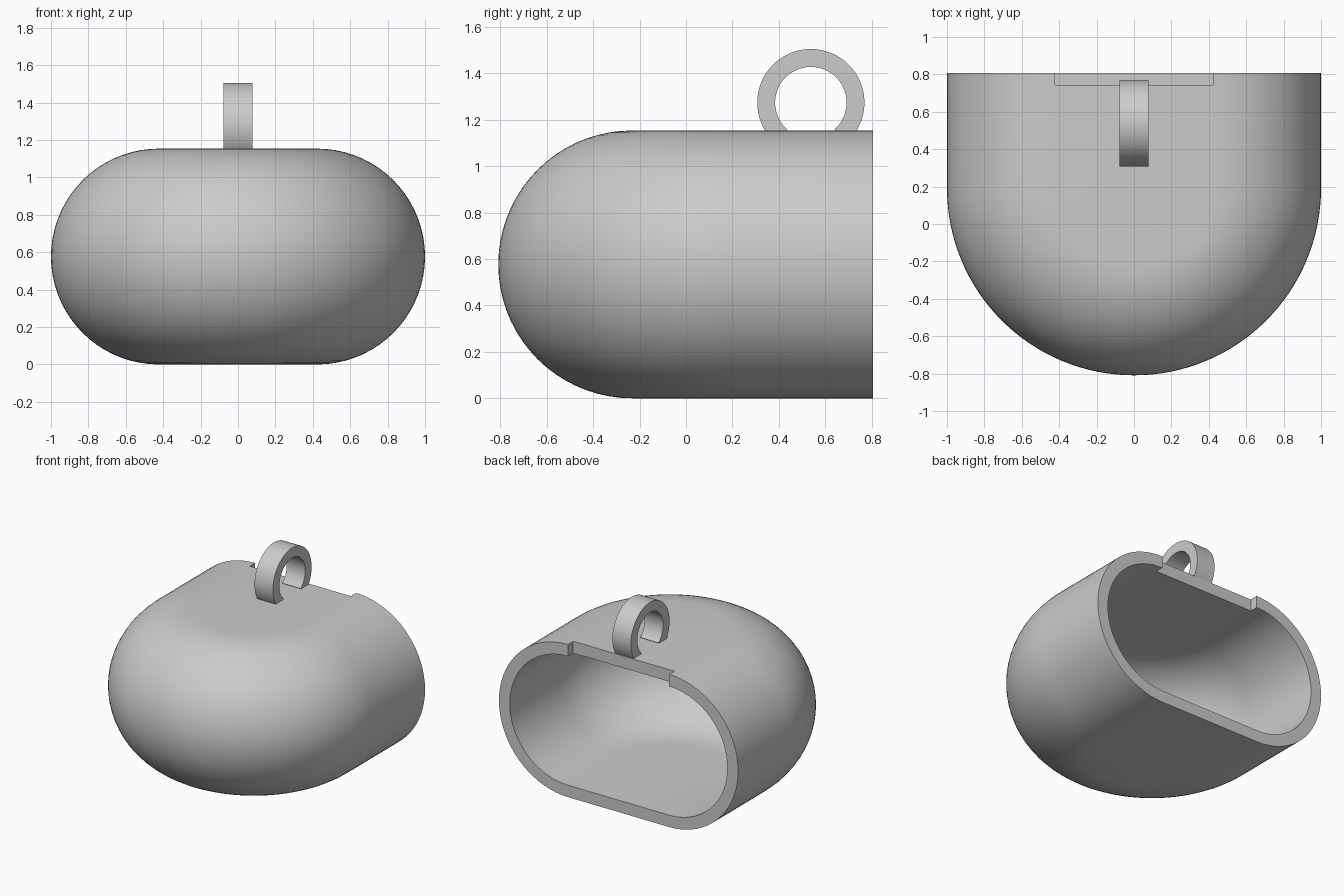
import bpy, bmesh
from math import sin, cos, pi

if "Cube" in bpy.data.objects:
    bpy.data.objects.remove(bpy.data.objects["Cube"])

RADIUS = 0.577      # rounding of the outer side
WALL = 0.09
FLAT = 0.423        # half width of the flat top and bottom
BACK = 0.806        # open rim
NOTCH = 0.743       # front edge of the notch
CENTRE = BACK - 0.615
ARC, RISE = 64, 36

grey = bpy.data.materials.new("grey")
grey.use_nodes = True
colour = (0.6, 0.6, 0.6, 1)
grey.diffuse_color = colour
grey.node_tree.nodes["Principled BSDF"].inputs["Base Color"].default_value = colour


def finish(bm, name):
    bmesh.ops.recalc_face_normals(bm, faces=bm.faces)
    mesh = bpy.data.meshes.new(name)
    bm.to_mesh(mesh)
    bm.free()
    mesh.materials.append(grey)
    obj = bpy.data.objects.new(name, mesh)
    bpy.context.collection.objects.link(obj)
    bpy.ops.object.select_all(action='DESELECT')
    obj.select_set(True)
    bpy.context.view_layer.objects.active = obj
    bpy.ops.object.shade_smooth_by_angle(angle=0.5)
    return obj


def u_path(r):
    """Plan outline: straight sides joined by a half circle at the front."""
    arc = [(r * cos(pi * i / ARC), CENTRE - r * sin(pi * i / ARC)) for i in range(ARC + 1)]
    return [(r, BACK), (r, NOTCH)] + arc + [(-r, NOTCH), (-r, BACK)]


def shell(bm, radius):
    """Stack of plan outlines from bottom to top, closed by flat caps."""
    rows = []
    for j in range(RISE + 1):
        t = pi * (j / RISE - 0.5)
        z = RADIUS + radius * sin(t)
        rows.append([bm.verts.new((x, y, z)) for x, y in u_path(FLAT + radius * cos(t))])
    for a, b in zip(rows, rows[1:]):
        for i in range(len(a) - 1):
            bm.faces.new((a[i], a[i + 1], b[i + 1], b[i]))
    bm.faces.new(rows[0])
    bm.faces.new(rows[-1][1:-1])    # the top cap stops at the notch
    return rows


# Hollow body: outer and inner shells joined at the rim and the notch
bm = bmesh.new()
outer, inner = shell(bm, RADIUS), shell(bm, RADIUS - WALL)


def rim(path):
    for (j, i), (l, k) in zip(path, path[1:]):
        bm.faces.new((outer[j][i], outer[l][k], inner[l][k], inner[j][i]))


right_side = [(j, 0) for j in range(RISE, -1, -1)]
left_side = [(j, -1) for j in range(RISE + 1)]
rim(right_side + left_side + [(RISE, -2), (RISE, 1), (RISE, 0)])
finish(bm, "hollow_body")

# Hanging loop: open ring whose ends sink into the top wall
bm = bmesh.new()
HALF, LOOP_Y, LOOP_Z, STEPS = 0.077, 0.538, 1.274, 64
start, sweep = -0.27 * pi, 1.54 * pi
sections = []
for i in range(STEPS + 1):
    a = start + sweep * i / STEPS
    sections.append([bm.verts.new((x, LOOP_Y + r * cos(a), max(LOOP_Z + r * sin(a), 1.1)))
                     for x, r in ((-HALF, 0.154), (HALF, 0.154), (HALF, 0.231), (-HALF, 0.231))])
for a, b in zip(sections, sections[1:]):
    for k in range(4):
        m = (k + 1) % 4
        bm.faces.new((a[k], a[m], b[m], b[k]))
bm.faces.new(sections[0])
bm.faces.new(sections[-1])
finish(bm, "hanging_loop")
